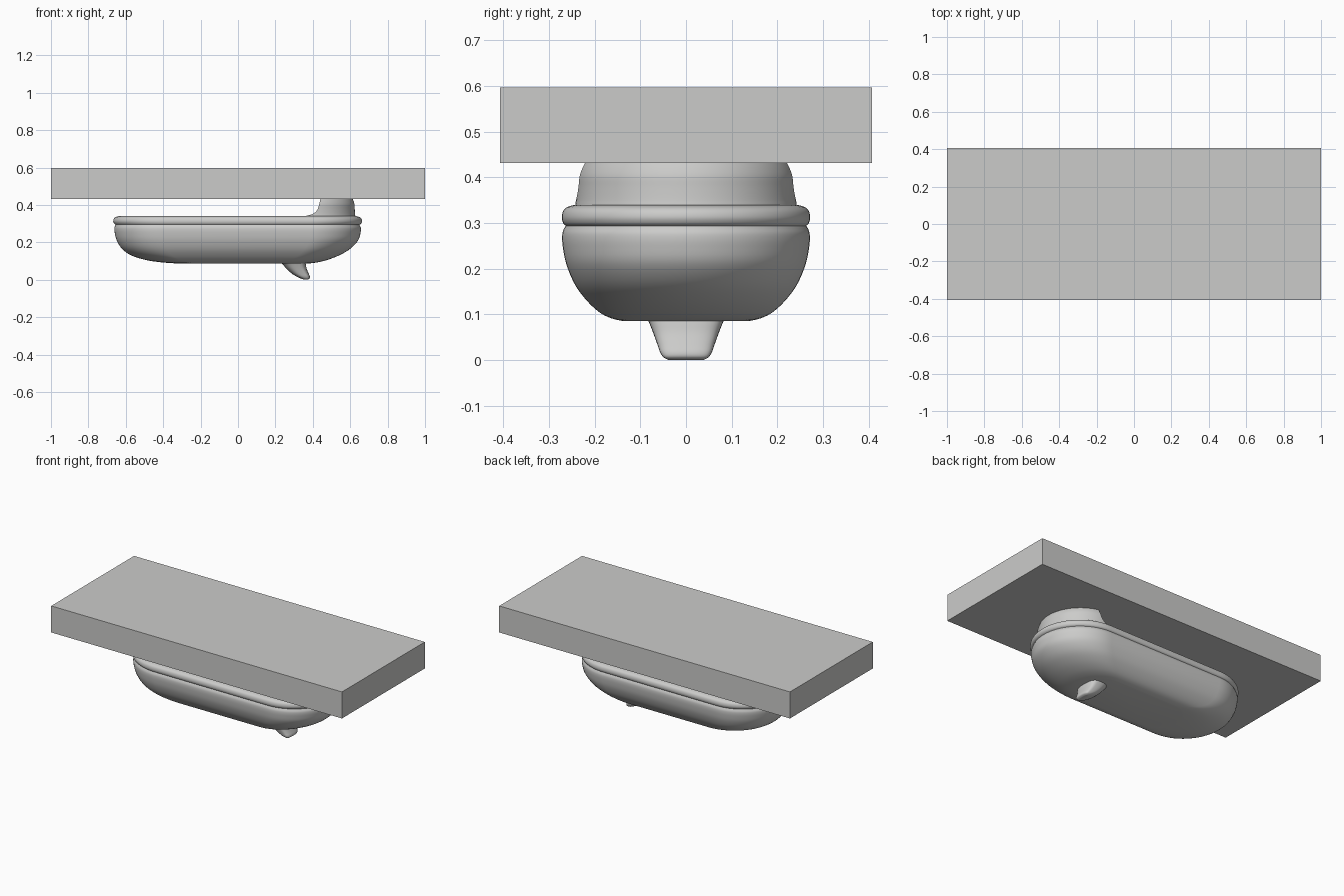
import bpy, bmesh, math

if "Cube" in bpy.data.objects:
    bpy.data.objects.remove(bpy.data.objects["Cube"])

grey = bpy.data.materials.new("light grey")
grey.diffuse_color = (0.6, 0.6, 0.59, 1)
grey.use_nodes = True
grey.node_tree.nodes["Principled BSDF"].inputs["Base Color"].default_value = grey.diffuse_color


def finish(name, bm, angle=None):
    bmesh.ops.recalc_face_normals(bm, faces=bm.faces)
    me = bpy.data.meshes.new(name)
    bm.to_mesh(me)
    bm.free()
    me.materials.append(grey)
    ob = bpy.data.objects.new(name, me)
    bpy.context.collection.objects.link(ob)
    if angle:
        bpy.ops.object.select_all(action='DESELECT')
        ob.select_set(True)
        bpy.context.view_layer.objects.active = ob
        bpy.ops.object.shade_smooth_by_angle(angle=math.radians(angle))
    return ob


def loft(name, rings, angle):
    """Skin a stack of closed rings and cap both ends."""
    bm = bmesh.new()
    loops = [[bm.verts.new(p) for p in r] for r in rings]
    n = len(loops[0])
    for a, b in zip(loops, loops[1:]):
        for i in range(n):
            j = (i + 1) % n
            bm.faces.new((a[i], a[j], b[j], b[i]))
    bm.faces.new(loops[0][::-1])
    bm.faces.new(loops[-1])
    return finish(name, bm, angle)


def smooth_rows(rows, steps=4):
    """Catmull-Rom interpolation between profile rows."""
    out = []
    for i in range(len(rows) - 1):
        p = [rows[max(0, min(len(rows) - 1, i + k))] for k in (-1, 0, 1, 2)]
        for s in range(steps):
            t = s / steps
            out.append([0.5 * (2 * b + (c - a) * t + (2 * a - 5 * b + 4 * c - d) * t * t
                               + (3 * b - a - 3 * c + d) * t ** 3) for a, b, c, d in zip(*p)])
    return out + [rows[-1]]


def stadium(z, left, right, w, n=32):
    pts = []
    for k in range(n + 1):
        t = -math.pi / 2 + math.pi * k / n
        pts.append((right - w + w * math.cos(t), w * math.sin(t), z))
    for k in range(n + 1):
        t = math.pi / 2 + math.pi * k / n
        pts.append((left + w + w * math.cos(t), w * math.sin(t), z))
    return pts


# Slab on top
bm = bmesh.new()
bmesh.ops.create_cube(bm, size=1)
for v in bm.verts:
    v.co = (v.co.x * 2, v.co.y * 0.814, 0.5145 + v.co.z * 0.165)
finish("slab", bm)

# Rounded body: z, left end, right end, half width
bowl = [(0.086, -0.30, 0.37, 0.14), (0.092, -0.40, 0.42, 0.165), (0.105, -0.49, 0.475, 0.19),
        (0.13, -0.57, 0.54, 0.217), (0.165, -0.62, 0.60, 0.243), (0.21, -0.648, 0.642, 0.262),
        (0.25, -0.659, 0.655, 0.27), (0.275, -0.661, 0.657, 0.271), (0.288, -0.657, 0.652, 0.267),
        (0.294, -0.655, 0.65, 0.263)]
rim = [(0.294, -0.655, 0.65, 0.263), (0.30, -0.662, 0.658, 0.269), (0.312, -0.667, 0.663, 0.272),
       (0.326, -0.664, 0.66, 0.269), (0.335, -0.654, 0.65, 0.26), (0.340, -0.636, 0.632, 0.244)]
loft("body", [stadium(*r) for r in smooth_rows(bowl) + smooth_rows(rim)[1:]], 40)


# Neck under the slab: z, flat side x, arc radius
def d_shape(z, flat, r, n=40):
    cx = 0.385
    a = math.acos((flat - cx) / r)
    return [(cx + r * math.cos(t), r * math.sin(t), z)
            for t in (-a + 2 * a * k / n for k in range(n + 1))]


neck = [(0.336, 0.34, 0.243), (0.343, 0.37, 0.242), (0.350, 0.395, 0.241), (0.362, 0.415, 0.240),
        (0.38, 0.427, 0.239), (0.402, 0.434, 0.238), (0.42, 0.438, 0.233), (0.434, 0.441, 0.227)]
loft("neck", [d_shape(*r) for r in smooth_rows(neck)], 50)


# Hooked spout under the body: z, left x, right x, half width
def oval(z, x0, x1, w, n=40):
    pts = []
    for k in range(n):
        c, s = math.cos(2 * math.pi * k / n), math.sin(2 * math.pi * k / n)
        e = 0.5 if c > 0 else 0.8
        x = math.copysign(abs(c) ** e, c)
        pts.append(((x0 + x1) / 2 + x * (x1 - x0) / 2, w * math.copysign(abs(s) ** 0.8, s), z))
    return pts


spout = [(0.10, 0.22, 0.358, 0.09), (0.085, 0.237, 0.362, 0.082), (0.06, 0.258, 0.367, 0.072),
         (0.035, 0.285, 0.377, 0.063), (0.018, 0.311, 0.384, 0.057), (0.007, 0.335, 0.383, 0.05),
         (0.001, 0.352, 0.374, 0.04), (0.0, 0.358, 0.368, 0.034)]
loft("spout", [oval(*r) for r in smooth_rows(spout)], 50)
